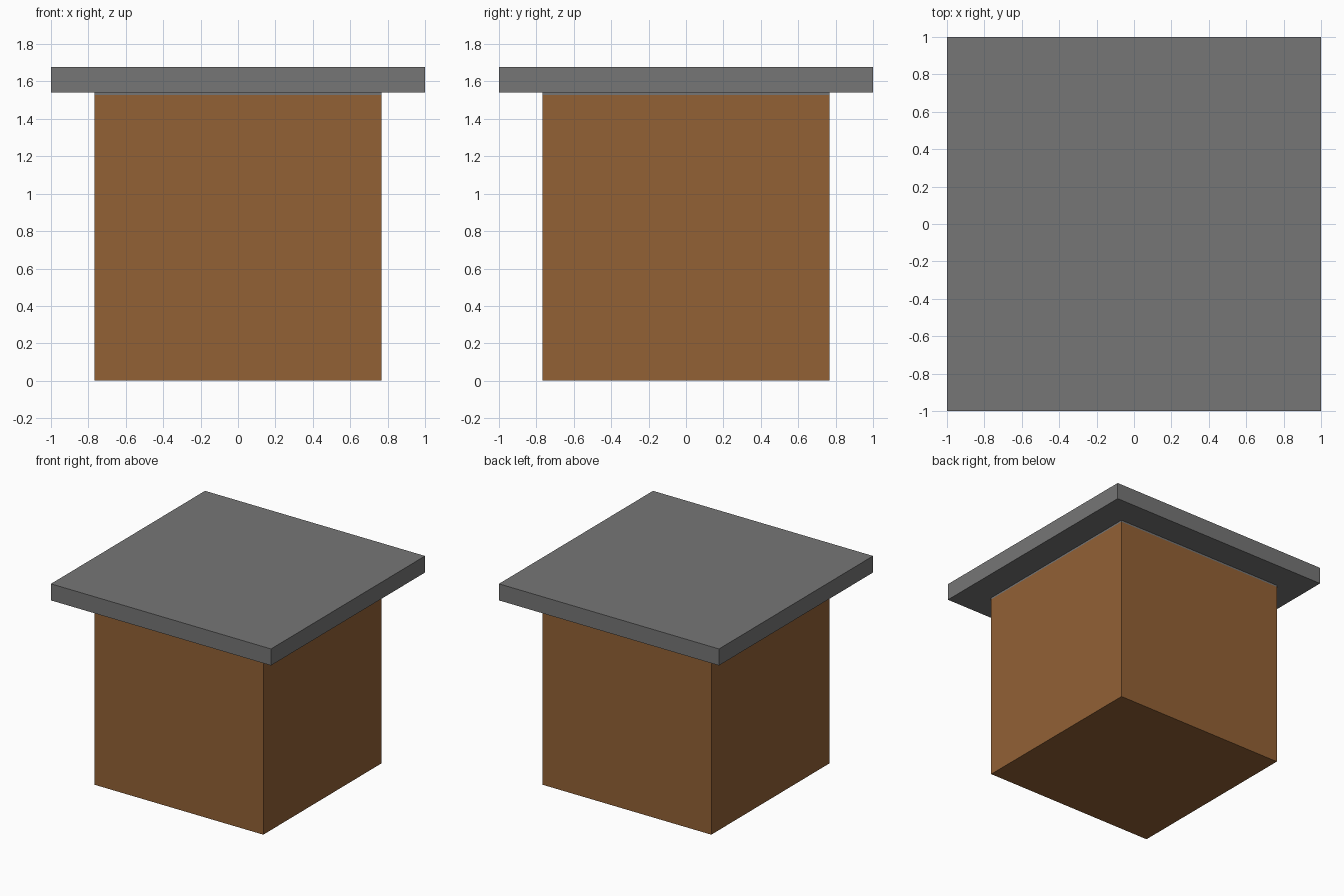
import bpy

if "Cube" in bpy.data.objects:
    bpy.data.objects.remove(bpy.data.objects["Cube"])


def material(name, color):
    m = bpy.data.materials.new(name)
    m.diffuse_color = (*color, 1)
    m.use_nodes = True
    m.node_tree.nodes["Principled BSDF"].inputs["Base Color"].default_value = m.diffuse_color
    return m


def box(name, width, z0, z1, mat):
    bpy.ops.mesh.primitive_cube_add(size=1, location=(0, 0, (z0 + z1) / 2))
    o = bpy.context.object
    o.name = name
    o.scale = (width, width, z1 - z0)
    bpy.ops.object.transform_apply(location=False, rotation=False, scale=True)
    o.data.materials.append(mat)
    return o


brown = material("brown", (0.29, 0.12, 0.036))
grey = material("grey", (0.18, 0.18, 0.18))

# Square body, thin grey collar under the lid, overhanging lid slab
box("body", 1.535, 0, 1.527, brown)
box("collar", 1.535, 1.527, 1.541, grey)
box("lid", 2.0, 1.541, 1.677, grey)
